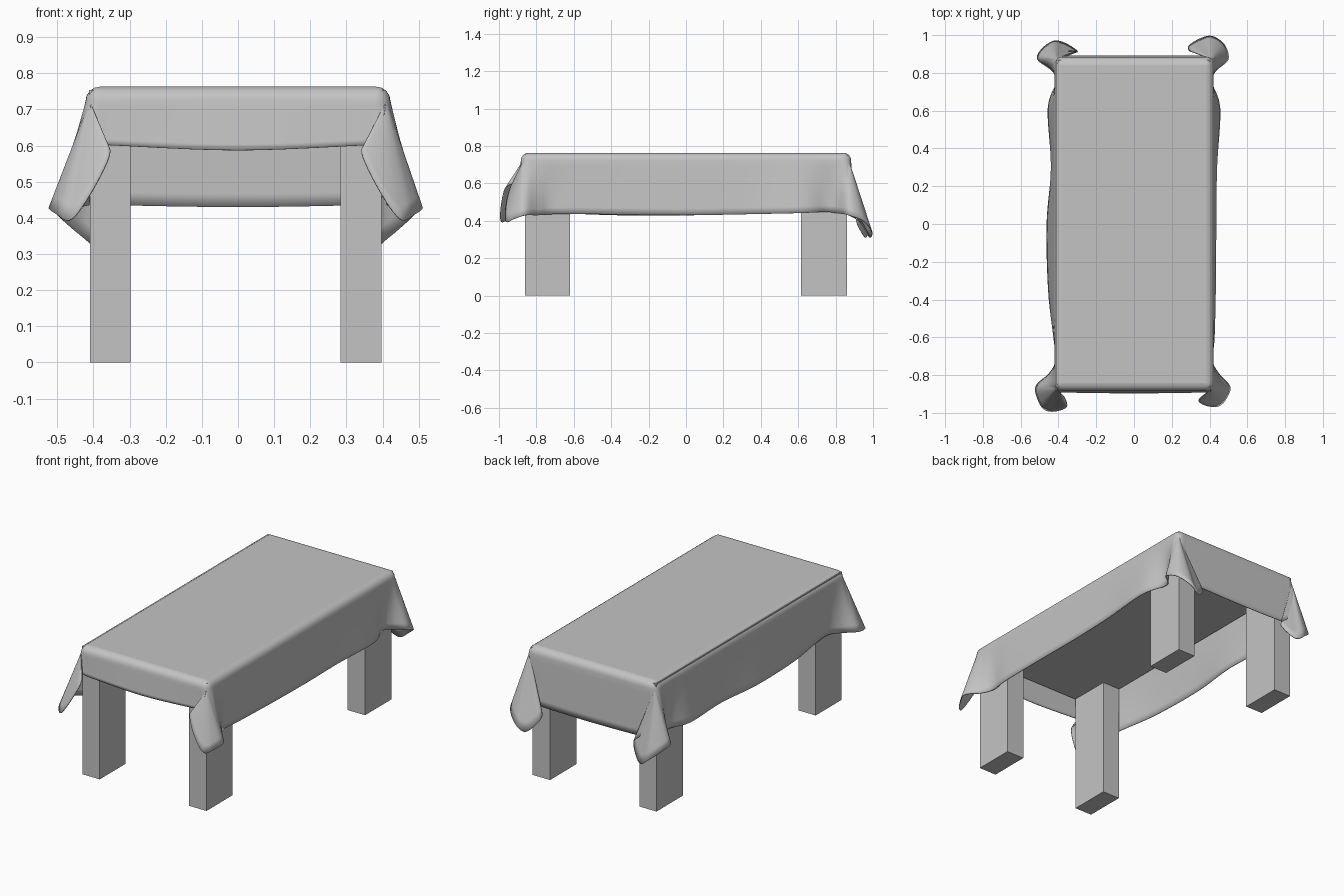
import bpy, bmesh, math
from mathutils import Vector

if "Cube" in bpy.data.objects:
    bpy.data.objects.remove(bpy.data.objects["Cube"])

grey = bpy.data.materials.new("plain grey")
grey.diffuse_color = (0.55, 0.55, 0.55, 1)
grey.use_nodes = True
grey.node_tree.nodes["Principled BSDF"].inputs["Base Color"].default_value = grey.diffuse_color


def box(name, x0, x1, y0, y1, z0, z1):
    bpy.ops.mesh.primitive_cube_add(size=1, location=((x0 + x1) / 2, (y0 + y1) / 2, (z0 + z1) / 2))
    ob = bpy.context.object
    ob.name = name
    ob.scale = (x1 - x0, y1 - y0, z1 - z0)
    bpy.ops.object.transform_apply(location=False, rotation=False, scale=True)
    ob.data.materials.append(grey)


# Table: four legs and a thin top
for fb, y0, y1 in (("front", -0.86, -0.62), ("back", 0.615, 0.86)):
    box(fb + "_left_leg", -0.41, -0.298, y0, y1, 0, 0.705)
    box(fb + "_right_leg", 0.283, 0.397, y0, y1, 0, 0.705)
box("table_top", -0.412, 0.402, -0.862, 0.867, 0.7, 0.754)

# Tablecloth hem at the right corners: x, y, z, 1 = hangs from the table corner
FRONT = [(0.427, -0.6, 0.437, 0), (0.416, -0.72, 0.435, 0), (0.45, -0.79, 0.43, 0),
         (0.51, -0.86, 0.43, 1), (0.49, -0.925, 0.41, 1), (0.45, -0.965, 0.397, 1),
         (0.39, -0.965, 0.48, 1), (0.342, -0.94, 0.58, 1), (0.36, -0.91, 0.6, 1),
         (0.395, -0.9, 0.62, 1), (0.375, -0.892, 0.605, 0), (0.33, -0.893, 0.6, 0)]
BACK = [(0.44, 0.3, 0.435, 0), (0.457, 0.61, 0.442, 0), (0.414, 0.75, 0.447, 0),
        (0.435, 0.81, 0.44, 0), (0.5, 0.87, 0.43, 1), (0.48, 0.95, 0.4, 1),
        (0.415, 0.995, 0.345, 1), (0.355, 0.985, 0.312, 1), (0.29, 0.945, 0.38, 1),
        (0.3, 0.912, 0.42, 1), (0.38, 0.915, 0.47, 1), (0.41, 0.902, 0.48, 1),
        (0.38, 0.893, 0.44, 0), (0.32, 0.893, 0.435, 0)]


def mirror(pts, dy):
    # left corners: mirrored, with the outer fold shifted a little
    return [(-x - 0.012 * c, y + dy if c and abs(y) > 0.92 else y, z, c) for x, y, z, c in pts]


# Full hem loop: right side, front, left side, back
hem = ([(0.436, 0, 0.43, 0), (0.434, -0.3, 0.433, 0)] + FRONT + [(0, -0.897, 0.587, 0)]
       + mirror(FRONT, -0.025)[::-1] + [(-0.455, -0.35, 0.43, 0), (-0.463, 0, 0.43, 0)]
       + mirror(BACK, -0.025) + [(0, 0.893, 0.43, 0)] + BACK[::-1])

HX, HY, R, TOP = 0.422, 0.883, 0.04, 0.763


def edge_point(p):
    x, y, z, c = p
    sx, sy = math.copysign(1, x), math.copysign(1, y)
    if c:
        return Vector((sx * HX, sy * HY, 0))
    if HX - abs(x) < HY - abs(y):
        return Vector((sx * HX, y, 0))
    return Vector((x, sy * HY, 0))


def spline(a, b, c, d, t):
    return 0.5 * (2 * b + (c - a) * t + (2 * a - 5 * b + 4 * c - d) * t * t
                  + (3 * b - a - 3 * c + d) * t ** 3)


# Cloth surface: rounded edge, then straight fall to the hem
bm = bmesh.new()
cols, n, STEPS, FALL = [], len(hem), 6, 8
for i in range(n):
    ctrl = [Vector(hem[(i + k) % n][:3]) for k in (-1, 0, 1, 2)]
    e0, e1 = edge_point(hem[i]), edge_point(hem[(i + 1) % n])
    for s in range(STEPS):
        t = s / STEPS
        low = spline(*ctrl, t)
        e = e0.lerp(e1, t)
        inner = Vector((max(R - HX, min(HX - R, e.x)), max(R - HY, min(HY - R, e.y)), 0))
        out = (e - inner).normalized()
        col = []
        for k in range(5):
            a = math.pi / 2 * k / 4
            p = inner + out * R * math.sin(a)
            p.z = TOP - R * (1 - math.cos(a))
            col.append(bm.verts.new(p))
        rim = col[-1].co.copy()
        col += [bm.verts.new(rim.lerp(low, k / FALL)) for k in range(1, FALL + 1)]
        cols.append(col)
for a, b in zip(cols, cols[1:] + cols[:1]):
    for k in range(len(a) - 1):
        bm.faces.new((a[k], a[k + 1], b[k + 1], b[k]))
bm.faces.new([c[0] for c in cols])
bmesh.ops.remove_doubles(bm, verts=bm.verts, dist=0.0003)
bmesh.ops.recalc_face_normals(bm, faces=bm.faces)
if max(bm.faces, key=lambda f: f.calc_area()).normal.z < 0:
    bmesh.ops.reverse_faces(bm, faces=bm.faces)
me = bpy.data.meshes.new("tablecloth")
bm.to_mesh(me)
bm.free()
me.materials.append(grey)
cloth = bpy.data.objects.new("tablecloth", me)
bpy.context.collection.objects.link(cloth)
bpy.ops.object.select_all(action='DESELECT')
cloth.select_set(True)
bpy.context.view_layer.objects.active = cloth
bpy.ops.object.shade_smooth_by_angle(angle=math.radians(50))
max(me.polygons, key=lambda f: f.area).use_smooth = False
solid = cloth.modifiers.new("thickness", 'SOLIDIFY')
solid.thickness = 0.005
solid.offset = -1
